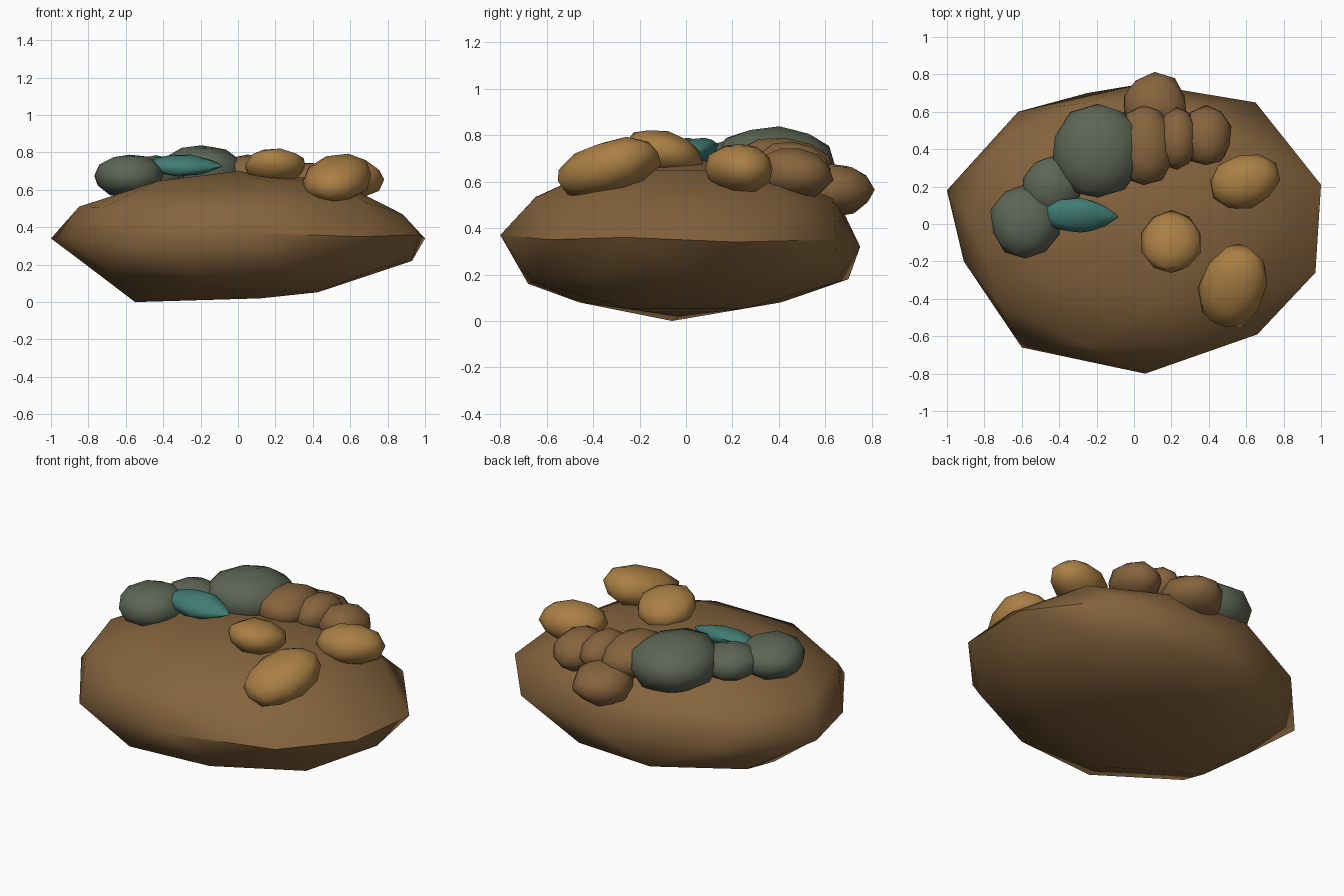
import bpy, bmesh, math, random
from mathutils import Vector, Matrix

cube = bpy.data.objects.get("Cube")
if cube:
    bpy.data.objects.remove(cube, do_unlink=True)


def material(name, rgb):
    mat = bpy.data.materials.new(name)
    mat.use_nodes = True
    mat.diffuse_color = (*rgb, 1)
    mat.node_tree.nodes["Principled BSDF"].inputs["Base Color"].default_value = (*rgb, 1)
    return mat


brown = material("earth brown", (.235, .127, .047))
russet = material("russet brown", (.24, .127, .047))
tan = material("ochre tan", (.4, .212, .058))
moss = material("moss grey", (.11, .13, .09))
teal = material("teal", (.052, .2, .172))


def add_object(name, bm, mat, angle):
    bmesh.ops.recalc_face_normals(bm, faces=bm.faces)
    mesh = bpy.data.meshes.new(name)
    bm.to_mesh(mesh)
    bm.free()
    mesh.materials.append(mat)
    obj = bpy.data.objects.new(name, mesh)
    bpy.context.collection.objects.link(obj)
    bpy.ops.object.select_all(action='DESELECT')
    obj.select_set(True)
    bpy.context.view_layer.objects.active = obj
    bpy.ops.object.shade_smooth_by_angle(angle=math.radians(angle))
    return obj


# Boulder: a flattened low-poly ball whose corners are nudged to an uneven outline
rim = [(-1, .18, .34), (-.62, .6, .35), (.05, .75, .32), (.65, .65, .35),
       (1, .21, .34), (.97, -.26, .36), (.66, -.59, .35), (.06, -.8, .37),
       (-.6, -.66, .32), (-.91, -.2, .34)]
underside = [(.93, 0, .22), (.75, -.42, .18), (-.82, 0, .205), (-.25, -.68, .16),
             (-.25, .7, .18), (-.16, -.46, .08), (-.16, .41, .08),
             (-.55, -.06, 0), (.12, -.03, .02)]
shoulder = [(-.85, 0, .51), (.88, 0, .47), (.26, .63, .53), (.26, -.65, .53),
            (.67, .4, .54), (.67, -.4, .54)]
bm = bmesh.new()
bmesh.ops.create_icosphere(bm, subdivisions=2, radius=1)
bm.transform(Matrix.Translation((0, 0, .35)) @ Matrix.Diagonal((1, .8, .35, 1)))
bm.verts.ensure_lookup_table()
start = [v.co.copy() for v in bm.verts]
for point in rim + underside + shoulder:
    target = Vector(point)
    nearest = min(range(len(start)), key=lambda i: (start[i] - target).length)
    bm.verts[nearest].co = target
add_object("boulder", bm, brown, 45)


# Stones: slightly uneven low-poly balls, stretched and tilted
def stone(name, mat, centre, radii, tilt=0, turn=0, taper=0, seed=1):
    rng = random.Random(seed)
    bm = bmesh.new()
    bmesh.ops.create_icosphere(bm, subdivisions=2, radius=1)
    for v in bm.verts:
        v.co *= rng.uniform(.95, 1.06)
        if taper:
            v.co.yz *= 1 - taper * max(v.co.x, 0) ** 2
    turn_matrix = Matrix.Rotation(math.radians(turn), 4, 'Z')
    tilt_matrix = Matrix.Rotation(math.radians(tilt), 4, 'X')
    bm.transform(Matrix.Translation(Vector(centre)) @ turn_matrix @ tilt_matrix
                 @ Matrix.Diagonal((*radii, 1)))
    add_object(name, bm, mat, 50)


stone("front_tan_stone", tan, (.53, -.33, .66), (.18, .24, .115), 17, -20, seed=2)
stone("middle_tan_stone", tan, (.2, -.1, .725), (.16, .17, .095), -15, seed=3)
stone("side_tan_stone", tan, (.59, .23, .655), (.19, .145, .11), 0, 15, seed=4)
stone("rear_brown_stone", russet, (.11, .63, .565), (.175, .175, .115), seed=5)
stone("long_brown_stone", russet, (.05, .42, .675), (.165, .22, .11), -5, seed=6)
stone("narrow_brown_stone", russet, (.23, .455, .665), (.11, .17, .11), -5, seed=7)
stone("outer_brown_stone", russet, (.385, .47, .635), (.135, .165, .11), -10, seed=8)
stone("large_moss_stone", moss, (-.195, .39, .69), (.25, .26, .15), -5, seed=9)
stone("small_moss_stone", moss, (-.44, .2, .68), (.165, .165, .1), seed=10)
stone("left_moss_stone", moss, (-.58, .01, .675), (.19, .2, .115), seed=11)
stone("teal_shard", teal, (-.285, .045, .73), (.205, .1, .055), 18, taper=.7, seed=12)
